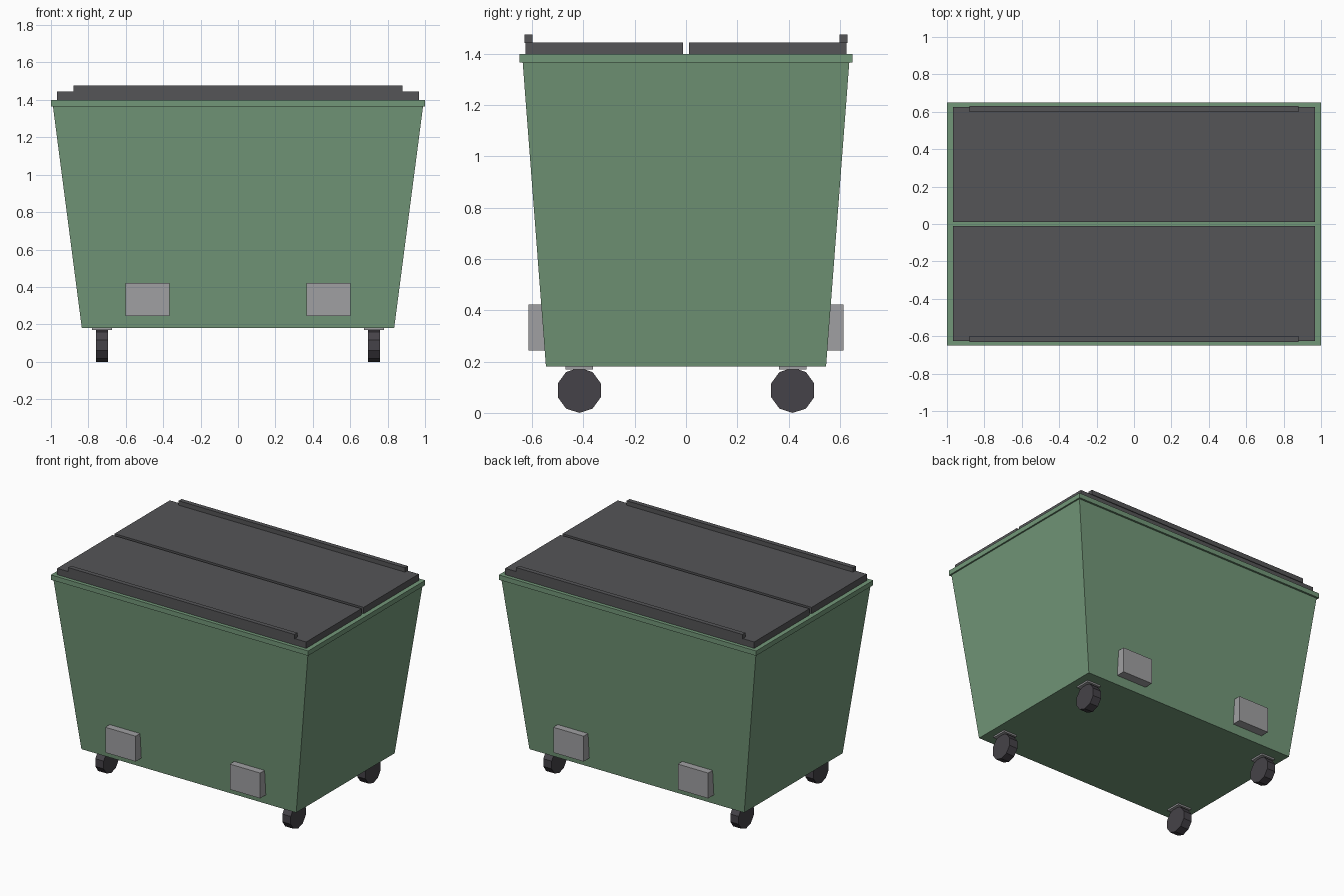
import bpy, bmesh, math
from mathutils import Matrix

if "Cube" in bpy.data.objects:
    bpy.data.objects.remove(bpy.data.objects["Cube"])


def material(name, rgb):
    m = bpy.data.materials.new(name)
    m.diffuse_color = (*rgb, 1)
    m.use_nodes = True
    m.node_tree.nodes["Principled BSDF"].inputs["Base Color"].default_value = m.diffuse_color
    return m


green = material("green_paint", (0.17, 0.31, 0.19))
dark = material("dark_plastic", (0.09, 0.09, 0.095))
rubber = material("rubber", (0.06, 0.055, 0.065))
metal = material("grey_metal", (0.35, 0.35, 0.36))


def finish(name, bm, mat):
    bmesh.ops.recalc_face_normals(bm, faces=bm.faces)
    me = bpy.data.meshes.new(name)
    bm.to_mesh(me)
    bm.free()
    me.materials.append(mat)
    ob = bpy.data.objects.new(name, me)
    bpy.context.collection.objects.link(ob)
    return ob


def box(name, x, y, z, mat, top=None):
    """Box from (min, max) ranges; top = optional half sizes of the upper face."""
    bm = bmesh.new()
    bmesh.ops.create_cube(bm, size=1)
    for v in bm.verts:
        upper = v.co.z > 0
        sx, sy = v.co.x > 0, v.co.y > 0
        v.co = (x[sx], y[sy], z[upper])
        if upper and top:
            v.co.x = top[0] if sx else -top[0]
            v.co.y = top[1] if sy else -top[1]
    return finish(name, bm, mat)


def span(centre, half):
    return (centre - half, centre + half)


# Tapered bin body and its rim
box("body", span(0, 0.835), span(0, 0.546), (0.18, 1.37), green, top=(0.99, 0.637))
box("rim", span(0, 1.0), span(0, 0.65), (1.366, 1.40), green)

for sy, side in ((-1, "front"), (1, "back")):
    # Lid half with a raised bar along its outer edge
    box(f"{side}_lid", span(0, 0.968), span(sy * 0.3185, 0.3065), (1.40, 1.445), dark)
    box(f"{side}_lid_bar", span(0, 0.88), span(sy * 0.614, 0.016), (1.443, 1.476), dark)

    for sx, hand in ((-1, "left"), (1, "right")):
        # Lifting pocket
        box(f"{side}_{hand}_pocket", span(sx * 0.484, 0.118), span(sy * 0.56, 0.054),
            (0.244, 0.422), metal)
        # Caster plate
        box(f"{side}_{hand}_caster_plate", span(sx * 0.727, 0.053), span(sy * 0.416, 0.053),
            (0.169, 0.19), metal)
        # Ten-sided wheel with a vertex pointing down
        bm = bmesh.new()
        bmesh.ops.create_cone(bm, cap_ends=True, segments=10, radius1=0.088, radius2=0.088,
                              depth=0.065)
        low = min(bm.verts, key=lambda v: v.co.y).co
        turn = -math.pi / 2 - math.atan2(low.y, low.x)
        bm.transform(Matrix.Translation((sx * 0.727, sy * 0.416, 0.088))
                     @ Matrix.Rotation(math.pi / 2, 4, 'Y')
                     @ Matrix.Rotation(turn + math.pi / 2, 4, 'Z'))
        finish(f"{side}_{hand}_wheel", bm, rubber)
